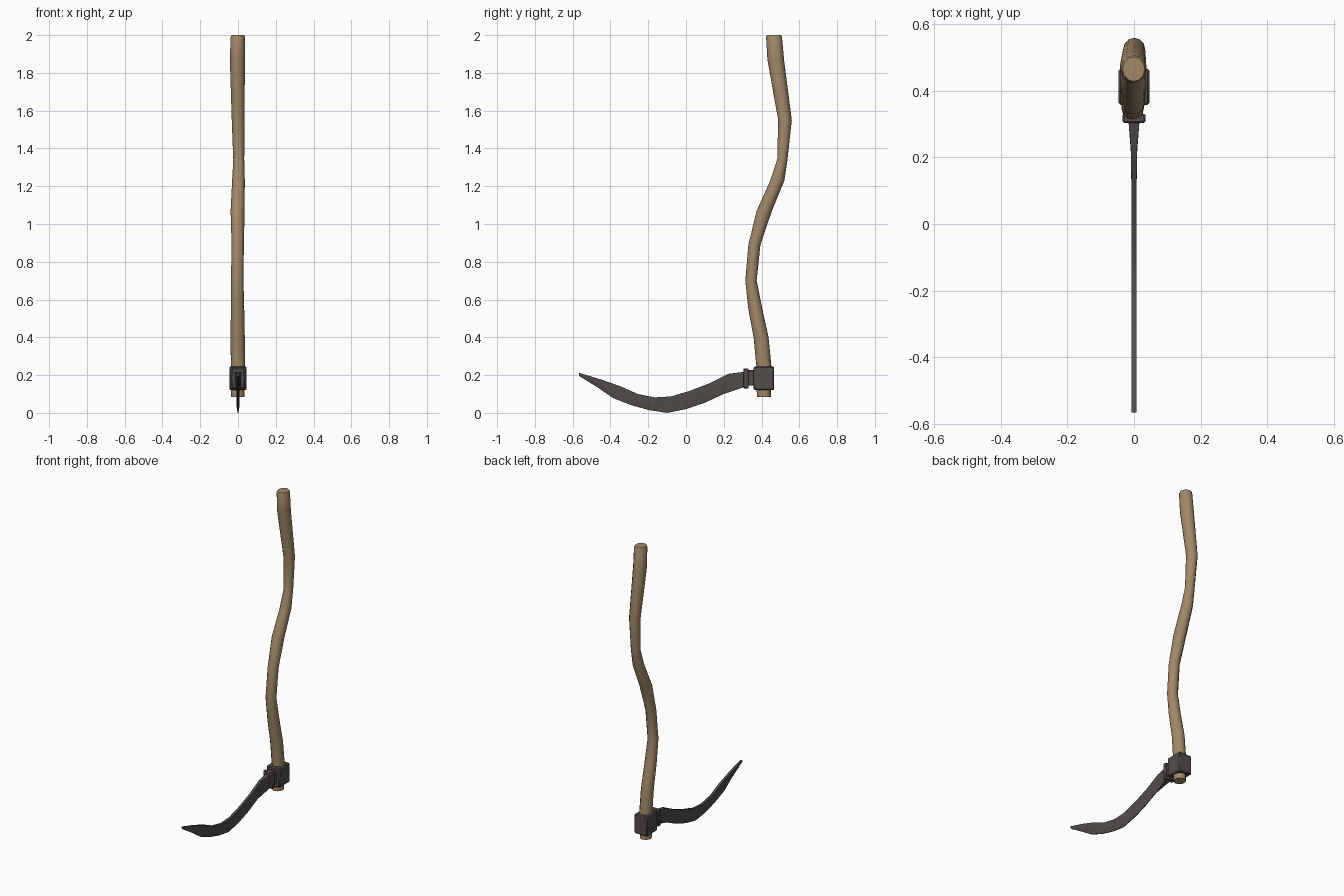
import bpy, bmesh, math

if "Cube" in bpy.data.objects:
    bpy.data.objects.remove(bpy.data.objects["Cube"])

def material(name, rgb):
    m = bpy.data.materials.new(name)
    m.diffuse_color = (*rgb, 1)
    m.use_nodes = True
    m.node_tree.nodes["Principled BSDF"].inputs["Base Color"].default_value = m.diffuse_color
    return m

WOOD = material("wood", (0.36, 0.25, 0.14))
IRON = material("iron", (0.085, 0.075, 0.07))

def loft(name, rings, mat, bevel=0):
    """Skin a list of equal-length point rings and cap both ends."""
    bm = bmesh.new()
    vr = [[bm.verts.new(p) for p in r] for r in rings]
    n = len(vr[0])
    for a, b in zip(vr, vr[1:]):
        for i in range(n):
            j = (i + 1) % n
            bm.faces.new((a[i], a[j], b[j], b[i]))
    bm.faces.new(vr[0][::-1])
    bm.faces.new(vr[-1])
    bmesh.ops.recalc_face_normals(bm, faces=bm.faces)
    me = bpy.data.meshes.new(name)
    bm.to_mesh(me)
    bm.free()
    ob = bpy.data.objects.new(name, me)
    bpy.context.collection.objects.link(ob)
    me.materials.append(mat)
    if bevel:
        b = ob.modifiers.new("bevel", 'BEVEL')
        b.width = bevel
        b.segments = 1
    bpy.context.view_layer.objects.active = ob
    ob.select_set(True)
    bpy.ops.object.shade_smooth_by_angle(angle=math.radians(35))
    ob.select_set(False)
    return ob

def box(name, y0, y1, z0, z1, hx, mat, bevel):
    ring = lambda z: [(-hx, y0, z), (hx, y0, z), (hx, y1, z), (-hx, y1, z)]
    return loft(name, [ring(z0), ring(z1)], mat, bevel)

# Crooked wooden shaft: z, front y, back y, left x, right x
shaft = [
    (0.085, 0.375, 0.450, -0.036, 0.034), (0.25, 0.372, 0.452, -0.038, 0.038),
    (0.40, 0.358, 0.437, -0.039, 0.036), (0.55, 0.330, 0.404, -0.038, 0.033),
    (0.70, 0.314, 0.374, -0.037, 0.029), (0.89, 0.330, 0.394, -0.034, 0.031),
    (1.07, 0.374, 0.455, -0.039, 0.035), (1.23, 0.446, 0.521, -0.031, 0.036),
    (1.34, 0.483, 0.537, -0.025, 0.033), (1.55, 0.488, 0.560, -0.033, 0.034),
    (1.87, 0.431, 0.519, -0.043, 0.037), (1.99, 0.424, 0.508, -0.039, 0.037),
    (2.00, 0.429, 0.503, -0.034, 0.032),
]
rings = []
for z, y0, y1, x0, x1 in shaft:
    rings.append([((x0 + x1) / 2 + (x1 - x0) / 2 * math.cos(t),
                   (y0 + y1) / 2 + (y1 - y0) / 2 * math.sin(t), z)
                  for t in (math.tau * i / 12 for i in range(12))])
loft("shaft", rings, WOOD)

# Iron socket, neck and clamp plate
box("socket", 0.358, 0.467, 0.12, 0.246, 0.046, IRON, 0.006)
box("socket_neck", 0.32, 0.37, 0.145, 0.226, 0.027, IRON, 0.004)
box("clamp_plate", 0.304, 0.331, 0.13, 0.236, 0.034, IRON, 0.004)

# Curved blade: spine y, spine z, edge y, edge z, half thickness
blade = [
    (0.315, 0.218, 0.315, 0.138, 0.017), (0.225, 0.207, 0.200, 0.100, 0.009),
    (0.125, 0.157, 0.098, 0.053, 0.008), (0.018, 0.116, 0.003, 0.021, 0.008),
    (-0.080, 0.087, -0.098, 0.006, 0.008), (-0.166, 0.082, -0.193, 0.014, 0.008),
    (-0.256, 0.100, -0.288, 0.040, 0.008), (-0.345, 0.140, -0.385, 0.078, 0.008),
    (-0.450, 0.177, -0.470, 0.136, 0.008), (-0.567, 0.212, -0.567, 0.196, 0.007),
]
rings = []
for k, (sy, sz, ey, ez, h) in enumerate(blade):
    my, mz = sy + (ey - sy) * 0.6, sz + (ez - sz) * 0.6
    e = h if k == 0 else 0.002
    rings.append([(h, sy, sz), (h, my, mz), (e, ey, ez),
                  (-e, ey, ez), (-h, my, mz), (-h, sy, sz)])
# base of the ring sequence stays on the floor
lowest = min(p[2] for r in rings for p in r)
rings = [[(x, y, z - lowest if z < 0.01 else z) for x, y, z in r] for r in rings]
loft("blade", rings, IRON)
